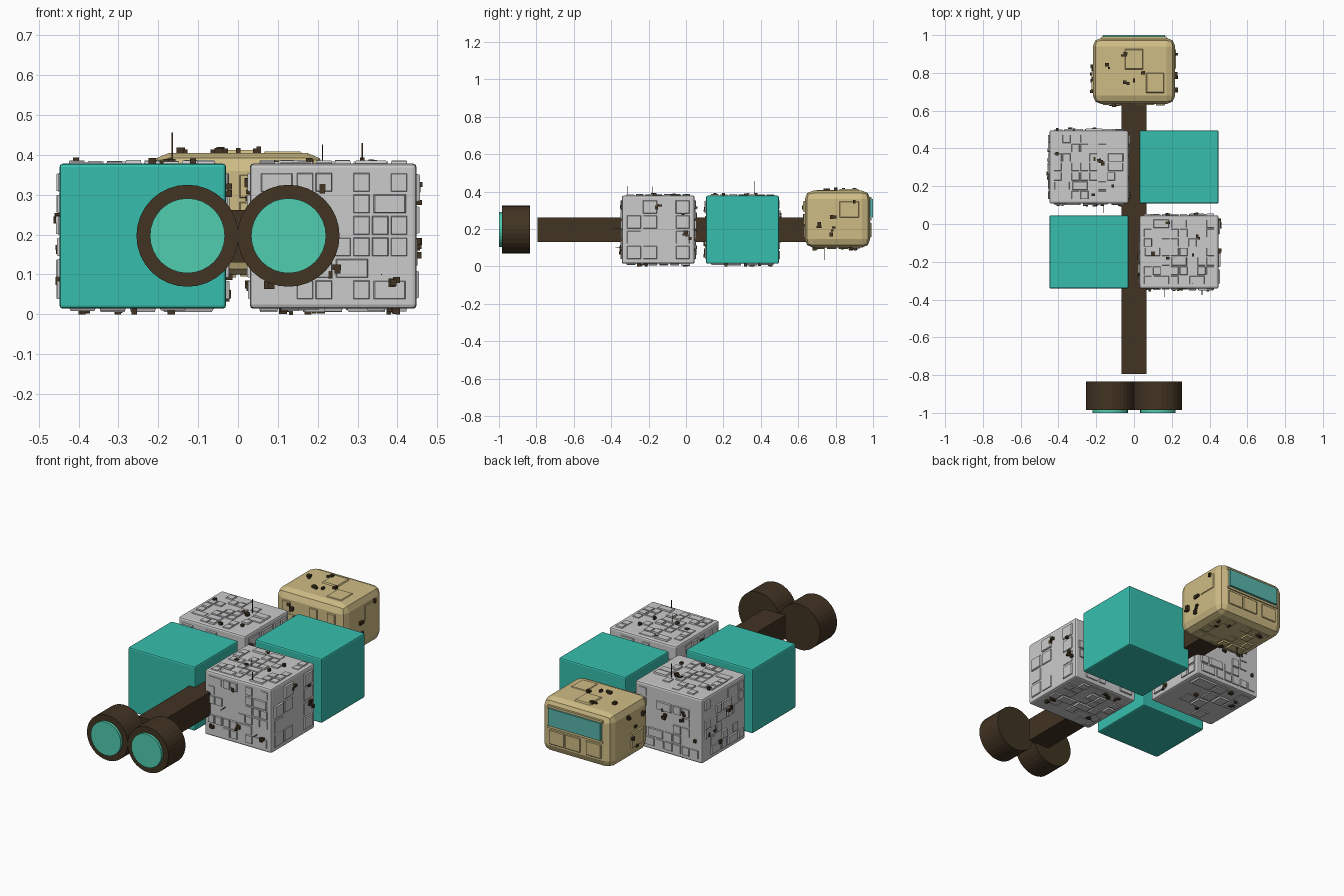
import bpy, bmesh, math, random
from mathutils import Matrix, Vector

cube = bpy.data.objects.get("Cube")
if cube:
    bpy.data.objects.remove(cube, do_unlink=True)
rng = random.Random(7)


def material(name, rgb):
    lin = [((c / 255 + 0.055) / 1.055) ** 2.4 for c in rgb] + [1.0]
    m = bpy.data.materials.new(name)
    m.use_nodes = True
    m.diffuse_color = lin
    m.node_tree.nodes["Principled BSDF"].inputs["Base Color"].default_value = lin
    return m


TEAL = material("teal container", (54, 191, 174))
GLOW = material("engine aqua", (80, 205, 176))
GLASS = material("window teal", (88, 182, 172))
GREY = material("light grey", (203, 203, 204))
SAND = material("sand hull", (207, 188, 133))
BROWN = material("dark brown", (65, 51, 34))


def finish(bm, name, mat):
    me = bpy.data.meshes.new(name)
    bm.to_mesh(me)
    bm.free()
    me.materials.append(mat)
    ob = bpy.data.objects.new(name, me)
    bpy.context.collection.objects.link(ob)
    return ob


def box(name, lo, hi, mat, bevel=0.0, segments=1):
    lo, hi = Vector(lo), Vector(hi)
    bm = bmesh.new()
    bmesh.ops.create_cube(bm, size=1, matrix=Matrix.Translation((lo + hi) / 2)
                          @ Matrix.Diagonal((hi - lo).to_4d()))
    if bevel:
        bmesh.ops.bevel(bm, geom=bm.edges[:], offset=bevel, segments=segments,
                        profile=0.5, affect='EDGES')
    return finish(bm, name, mat)


def cylinder(name, centre, radius, depth, mat):
    bm = bmesh.new()
    bmesh.ops.create_cone(bm, cap_ends=True, segments=32, radius1=radius,
                          radius2=radius, depth=depth,
                          matrix=Matrix.Translation(centre) @ Matrix.Rotation(math.pi / 2, 4, 'X'))
    return finish(bm, name, mat)


def stud(bm, frame, u, v, su, sv, height, taper):
    """Tapered plate standing on a face frame, sunk slightly into it."""
    sink = 0.004
    local = (Matrix.Translation((u, v, (height - sink) / 2))
             @ Matrix.Diagonal((su, sv, height + sink, 1)))
    verts = bmesh.ops.create_cube(bm, size=1)["verts"]
    for p in verts:
        if p.co.z > 0:
            p.co.x *= taper
            p.co.y *= taper
        p.co = frame @ local @ p.co


def face_frames(lo, hi):
    """Yield a frame and the half sizes for each of the six sides."""
    lo, hi = Vector(lo), Vector(hi)
    mid, half = (lo + hi) / 2, (hi - lo) / 2
    for axis in range(3):
        for sign in (-1, 1):
            n = Vector([sign if i == axis else 0 for i in range(3)])
            up = Vector((0, 1, 0)) if axis == 2 else Vector((0, 0, 1))
            right = up.cross(n)
            frame = Matrix((right, up, n)).transposed().to_4x4()
            frame.translation = mid + n * half[axis]
            yield (axis, sign, frame, abs(right.dot(half)), abs(up.dot(half)))


def detail(name, lo, hi, mat, margin, cell, density, skip=()):
    """Cover a hull with raised square plates and little dark fittings."""
    plates, fittings = bmesh.new(), bmesh.new()
    for axis, sign, frame, hu, hv in face_frames(lo, hi):
        if (axis, sign) in skip:
            continue
        hu, hv = hu - margin, hv - margin
        size = cell * rng.choice((0.9, 1.0, 1.4))
        nu, nv = int(2 * hu / size), int(2 * hv / size)
        du, dv = 2 * hu / nu, 2 * hv / nv
        used = set()
        for i in range(nu):
            for j in range(nv):
                if (i, j) in used or rng.random() > density:
                    continue
                # some plates stretch over two cells
                wide = i + 1 < nu and (i + 1, j) not in used and rng.random() < 0.2
                if wide:
                    used.add((i + 1, j))
                w = 2 if wide else 1
                stud(plates, frame, -hu + (i + w / 2) * du, -hv + (j + 0.5) * dv,
                     du * w * 0.9, dv * 0.9, rng.uniform(0.003, 0.009), 0.88)
        # dark fittings sit in small clusters
        for _ in range(5):
            u, v = rng.uniform(-hu, hu) * 0.92, rng.uniform(-hv, hv) * 0.92
            for _ in range(rng.choice((1, 2, 3))):
                stud(fittings, frame, u, v, rng.uniform(0.01, 0.022),
                     rng.uniform(0.01, 0.022), rng.uniform(0.008, 0.016), 1.0)
                u += rng.uniform(-0.018, 0.018)
                v += rng.uniform(-0.018, 0.018)
    finish(plates, name + "_plates", mat)
    finish(fittings, name + "_fittings", BROWN)


# Central spine
box("spine_beam", (-0.066, -0.795, 0.13), (0.066, 0.70, 0.262), BROWN)

# Four cargo blocks, alternating plain and armoured
W0, W1, Z0, Z1 = 0.03, 0.448, 0.014, 0.378
rows = {"front": (-0.342, 0.046), "rear": (0.108, 0.496)}
for row, (y0, y1) in rows.items():
    plain = -1 if row == "front" else 1
    for side in (-1, 1):
        xs = sorted((side * W0, side * W1))
        lo, hi = (xs[0], y0, Z0), (xs[1], y1, Z1)
        if side == plain:
            box(row + "_container", lo, hi, TEAL, 0.008, 2)
        else:
            box(row + "_armoured_block", lo, hi, GREY, 0.01, 2)
            detail(row + "_armour", lo, hi, GREY, 0.02, 0.052, 0.55)

# Cabin with a chamfered hull, window on the far end
lo, hi = (-0.218, 0.635, 0.1), (0.218, 0.985, 0.405)
box("cabin_hull", lo, hi, SAND, 0.045, 2)
detail("cabin", lo, hi, SAND, 0.05, 0.062, 0.45, skip=((1, 1),))
box("cabin_window", (-0.163, 0.97, 0.262), (0.163, 1.0, 0.36), GLASS)
for z in (0.252, 0.366):
    box("window_trim", (-0.172, 0.97, z - 0.006), (0.172, 0.992, z + 0.006), SAND)
for x in (-0.11, 0.02, 0.12):
    box("cabin_rear_panel", (x - 0.05, 0.97, 0.155), (x + 0.045, 0.991, 0.235), SAND, 0.003)

# Twin engines
for side, name in ((-1, "right"), (1, "left")):
    cylinder(name + "_engine", (side * 0.127, -0.909, 0.197), 0.128, 0.152, BROWN)
    cylinder(name + "_engine_glow", (side * 0.127, -0.98, 0.197), 0.094, 0.04, GLOW)

# Thin aerials: start, end
aerials = (
    ((-0.165, 0.365, 0.37), (-0.165, 0.365, 0.455)),
    ((0.212, -0.18, 0.37), (0.212, -0.18, 0.425)),
    ((0.312, -0.315, 0.37), (0.312, -0.315, 0.428)),
    ((0.16, -0.33, 0.2), (0.16, -0.385, 0.2)),
    ((0.36, -0.33, 0.1), (0.36, -0.375, 0.1)),
    ((-0.16, 0.12, 0.2), (-0.16, 0.06, 0.2)),
    ((-0.1, 0.74, 0.11), (-0.1, 0.74, 0.035)),
)
for a, b in aerials:
    r = Vector((0.0015,) * 3)
    low = Vector(map(min, a, b)) - r
    high = Vector(map(max, a, b)) + r
    box("aerial", low, high, BROWN)
